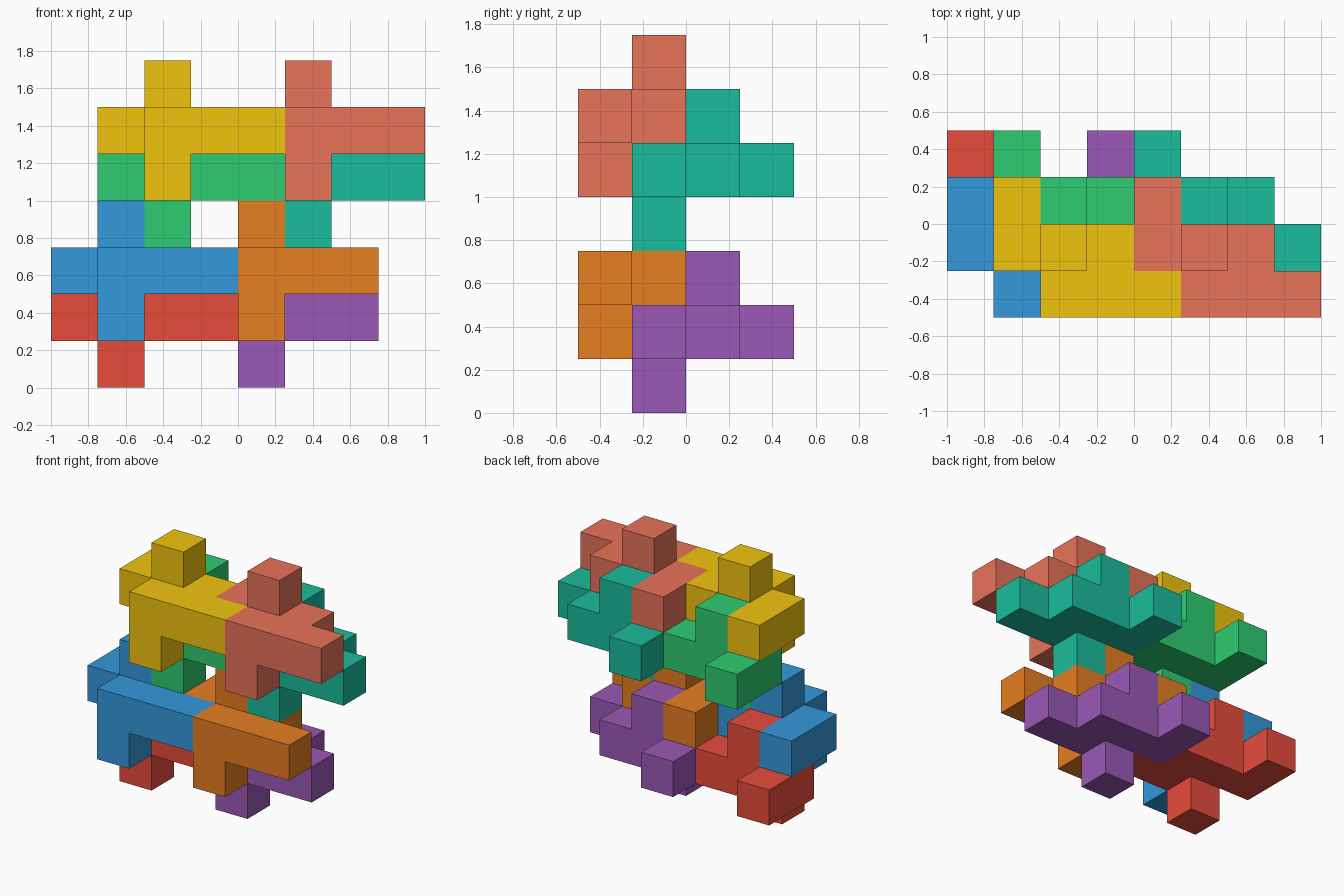
import bpy, bmesh
from mathutils import Vector

if "Cube" in bpy.data.objects:
    bpy.data.objects.remove(bpy.data.objects["Cube"])

CELL = 0.25
ORIGIN = Vector((-1.0, -0.5, 0.0))

# One interlocking block: a flat zigzag layer, a peg above and a foot below
BLOCK = {(0, 1, 1), (0, 2, 1), (1, 0, 1), (1, 1, 1), (2, 0, 1), (2, 1, 1), (3, 0, 1),
         (1, 1, 2), (1, 0, 0)}


def srgb(hex_code):
    vals = [int(hex_code[i:i + 2], 16) / 255 for i in (0, 2, 4)]
    return [v / 12.92 if v <= 0.04045 else ((v + 0.055) / 1.055) ** 2.4 for v in vals] + [1]


def make_block(name, offset, colour):
    bm = bmesh.new()
    for cell in BLOCK:
        for axis in range(3):
            for side in (0, 1):
                step = [0, 0, 0]
                step[axis] = 2 * side - 1
                if tuple(c + s for c, s in zip(cell, step)) in BLOCK:
                    continue
                # Outer face of this cell, wound outward
                u, v = (axis + 1) % 3, (axis + 2) % 3
                ring = [(0, 0), (1, 0), (1, 1), (0, 1)]
                verts = []
                for a, b in (ring if side else ring[::-1]):
                    p = Vector(cell) + Vector(offset)
                    p[axis] += side
                    p[u] += a
                    p[v] += b
                    verts.append(bm.verts.new(ORIGIN + p * CELL))
                bm.faces.new(verts)
    bmesh.ops.remove_doubles(bm, verts=bm.verts, dist=1e-4)
    bmesh.ops.dissolve_limit(bm, angle_limit=0.01, verts=bm.verts, edges=bm.edges)
    mesh = bpy.data.meshes.new(name)
    bm.to_mesh(mesh)
    bm.free()
    mat = bpy.data.materials.new(name + "_colour")
    mat.diffuse_color = srgb(colour)
    mat.use_nodes = True
    mat.node_tree.nodes["Principled BSDF"].inputs["Base Color"].default_value = mat.diffuse_color
    mesh.materials.append(mat)
    bpy.context.collection.objects.link(bpy.data.objects.new(name, mesh))


# Two storeys, each with a left/right pair in front and a lower pair behind
COLOURS = {"lower": ("3498db", "e67e22", "e74c3c", "9b59b6"),
           "upper": ("f1c40f", "e8735a", "2ecc71", "1abc9c")}
for storey, base in (("lower", (0, 0, 1)), ("upper", (1, 0, 4))):
    for n, colour in enumerate(COLOURS[storey]):
        row, col = divmod(n, 2)
        name = f"{storey}_{('front', 'back')[row]}_{('left', 'right')[col]}_block"
        make_block(name, (base[0] + 3 * col, base[1] + row, base[2] - row), colour)
